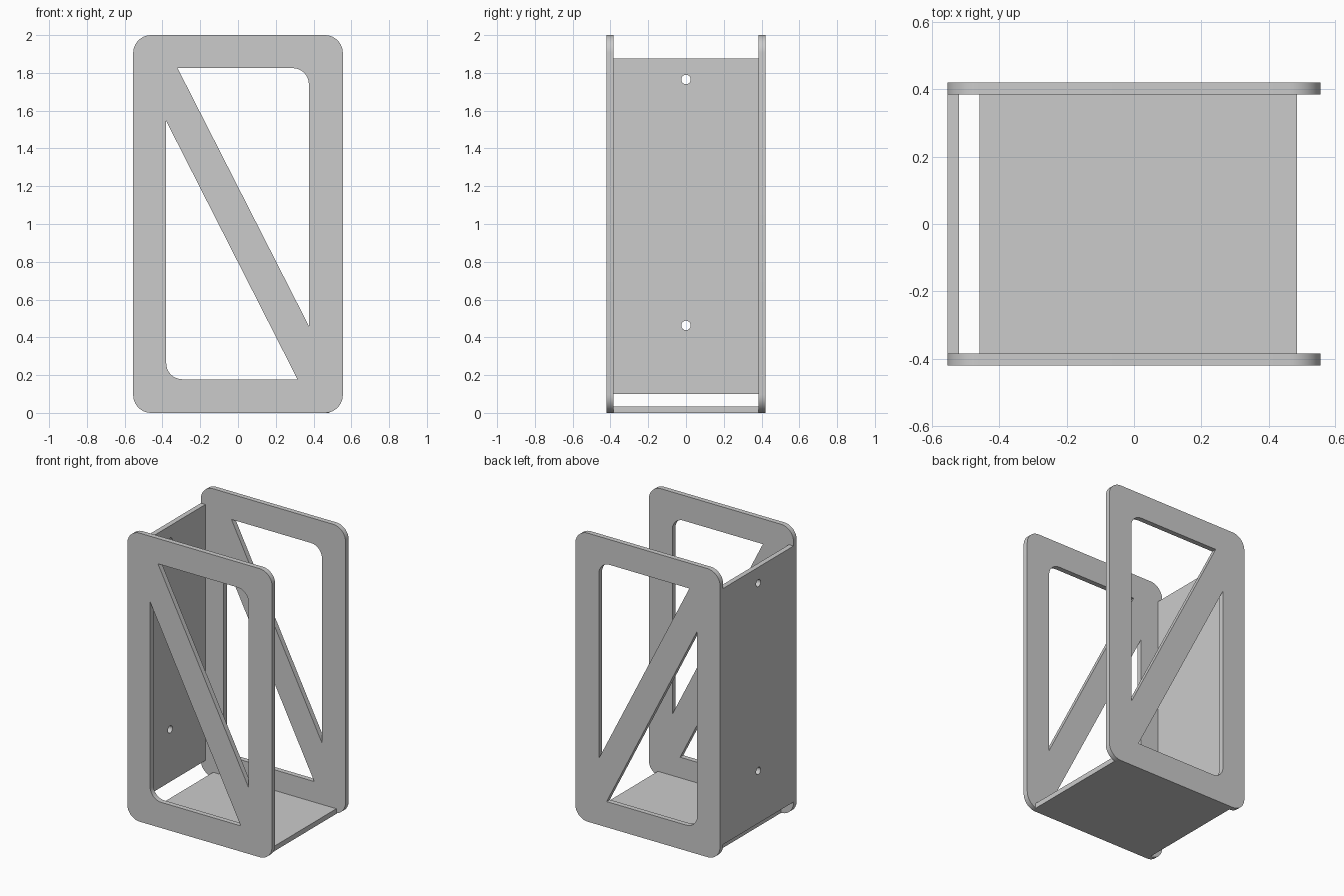
import bpy, bmesh, math
from mathutils import Vector, Matrix

cube = bpy.data.objects.get("Cube")
if cube:
    bpy.data.objects.remove(cube, do_unlink=True)

grey = bpy.data.materials.new("plain grey")
grey.use_nodes = True
colour = (0.6, 0.6, 0.6, 1)
grey.diffuse_color = colour
grey.node_tree.nodes["Principled BSDF"].inputs["Base Color"].default_value = colour


def rounded(corners, steps=10):
    """Outline from (x, y, radius) corners; radius 0 stays sharp."""
    pts = []
    for i, (x, y, r) in enumerate(corners):
        p = Vector((x, y))
        if not r:
            pts.append(p)
            continue
        a = (Vector(corners[i - 1][:2]) - p).normalized()
        b = (Vector(corners[(i + 1) % len(corners)][:2]) - p).normalized()
        centre = p + (a + b) * r          # right-angled corners
        for k in range(steps + 1):
            t = k / steps * math.pi / 2
            pts.append(centre - b * r * math.cos(t) - a * r * math.sin(t))
    return pts


def circle(x, y, r, n=24):
    return [Vector((x + r * math.cos(k * math.tau / n), y + r * math.sin(k * math.tau / n)))
            for k in range(n)]


def plate(name, loops, thickness, matrix):
    """Fill an outline with holes, extrude it along local z and place it."""
    bm = bmesh.new()
    edges = []
    for loop in loops:
        vs = [bm.verts.new((p.x, p.y, 0)) for p in loop]
        edges += [bm.edges.new((vs[i - 1], vs[i])) for i in range(len(vs))]
    bmesh.ops.triangle_fill(bm, use_beauty=True, edges=edges, normal=(0, 0, 1))
    ext = bmesh.ops.extrude_face_region(bm, geom=bm.faces[:], use_keep_orig=True)
    top = [g for g in ext["geom"] if isinstance(g, bmesh.types.BMVert)]
    bmesh.ops.translate(bm, verts=top, vec=(0, 0, thickness))
    bm.transform(matrix)
    bmesh.ops.recalc_face_normals(bm, faces=bm.faces[:])
    mesh = bpy.data.meshes.new(name)
    bm.to_mesh(mesh)
    bm.free()
    mesh.materials.append(grey)
    obj = bpy.data.objects.new(name, mesh)
    bpy.context.collection.objects.link(obj)
    bpy.ops.object.select_all(action="DESELECT")
    obj.select_set(True)
    bpy.context.view_layer.objects.active = obj
    bpy.ops.object.shade_smooth_by_angle(angle=math.radians(30))
    return obj


T, W, R = 0.035, 0.555, 0.095
INNER = 0.385

# Side frames: rounded rectangle with two triangular windows and a diagonal brace
outline = rounded([(-W, 0, R), (W, 0, R), (W, 2, R), (-W, 2, R)])
upper = rounded([(-0.32, 1.825, 0), (0.375, 1.825, 0.085), (0.375, 0.46, 0)])
lower = rounded([(-0.38, 1.545, 0), (-0.38, 0.178, 0.085), (0.315, 0.178, 0)])
upright = Matrix.Rotation(math.pi / 2, 4, "X")      # local y -> z, local z -> -y
for name, y in (("front_frame", -INNER), ("rear_frame", INNER + T)):
    plate(name, [outline, upper, lower], T, Matrix.Translation((0, y, 0)) @ upright)

# Mounting panel with two screw holes (local x -> y, y -> z, z -> x)
sideways = Matrix(((0, 0, 1, -W), (1, 0, 0, 0), (0, 1, 0, 0), (0, 0, 0, 1)))
panel = rounded([(-INNER, 0.1, 0), (INNER, 0.1, 0), (INNER, 1.875, 0), (-INNER, 1.875, 0)])
plate("mounting_panel", [panel, circle(0, 0.463, 0.025), circle(0, 1.765, 0.025)], T, sideways)

# Bottom shelf
shelf = rounded([(-0.46, -INNER, 0), (0.485, -INNER, 0), (0.485, INNER, 0), (-0.46, INNER, 0)])
plate("bottom_shelf", [shelf], T, Matrix.Identity(4))
